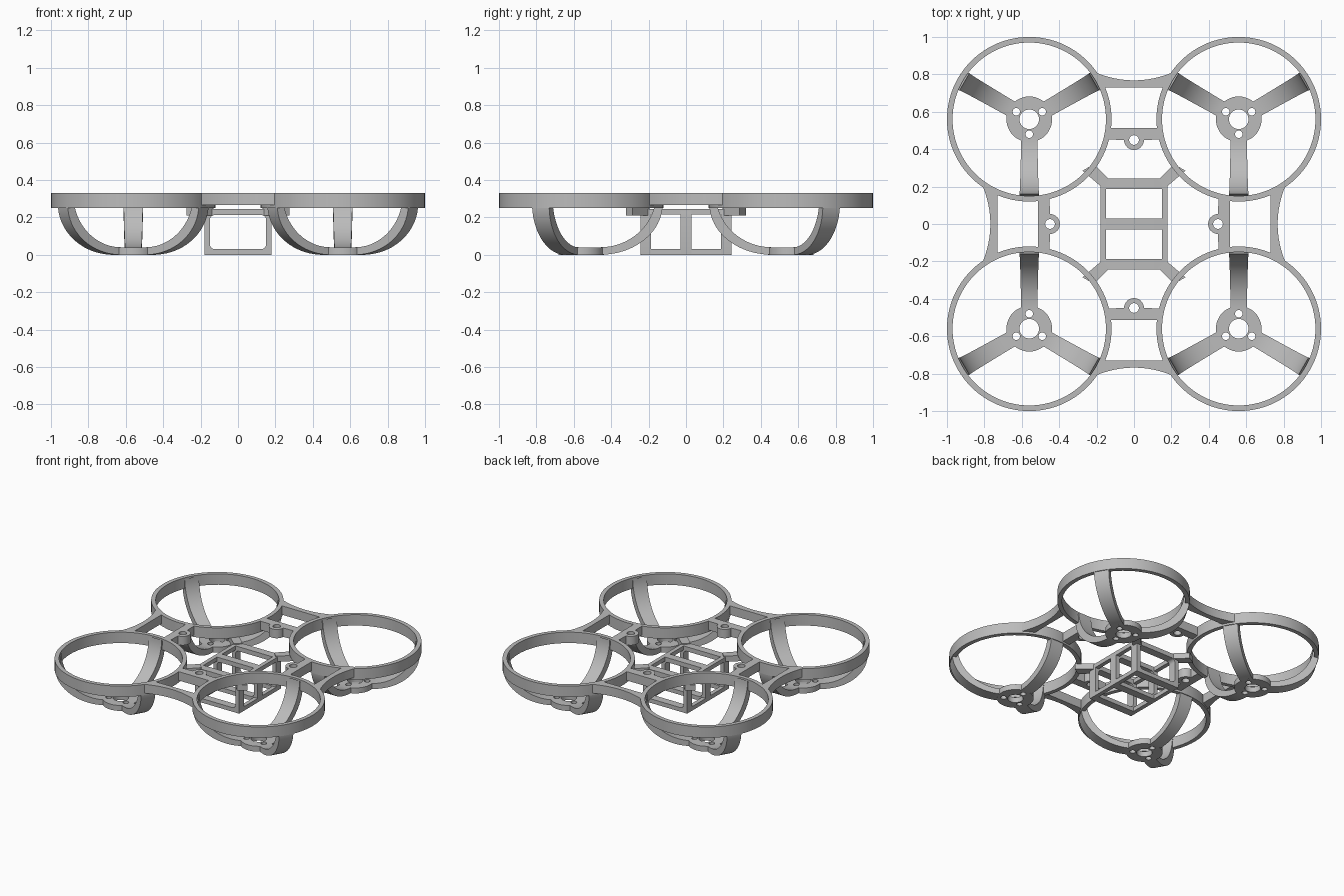
import bpy, bmesh
from math import sin, cos, pi, radians
from mathutils import Matrix, Vector

cube = bpy.data.objects.get("Cube")
if cube:
    bpy.data.objects.remove(cube, do_unlink=True)

grey = bpy.data.materials.new("grey_plastic")
grey.use_nodes = True
grey.diffuse_color = (0.5, 0.5, 0.5, 1)
grey.node_tree.nodes["Principled BSDF"].inputs["Base Color"].default_value = (0.5, 0.5, 0.5, 1)

DUCT = 0.56      # duct centre offset on both axes
TOP = 0.33       # top of the frame


def add_object(name, bm, matrix=Matrix()):
    bmesh.ops.remove_doubles(bm, verts=bm.verts, dist=0.0001)
    bm.transform(matrix)
    bmesh.ops.recalc_face_normals(bm, faces=bm.faces)
    mesh = bpy.data.meshes.new(name)
    bm.to_mesh(mesh)
    bm.free()
    mesh.materials.clear()
    mesh.materials.append(grey)
    mesh.shade_smooth()
    mesh.set_sharp_from_angle(angle=radians(30))
    obj = bpy.data.objects.new(name, mesh)
    bpy.context.scene.collection.objects.link(obj)
    return obj


def circle(r, x=0, y=0, n=32, start=0, sweep=2 * pi):
    """Points on a circle, or on an open arc including both ends."""
    steps = n if sweep == 2 * pi else n - 1
    return [(x + r * cos(start + sweep * i / steps), y + r * sin(start + sweep * i / steps))
            for i in range(n)]


def plate(name, loops, z0, z1, matrix=Matrix()):
    """Flat plate from an outline and its hole loops."""
    curve = bpy.data.curves.new(name, "CURVE")
    curve.dimensions = "2D"
    curve.fill_mode = "BOTH"
    curve.extrude = (z1 - z0) / 2
    for loop in loops:
        spline = curve.splines.new("POLY")
        spline.points.add(len(loop) - 1)
        for point, (x, y) in zip(spline.points, loop):
            point.co = (x, y, 0, 1)
        spline.use_cyclic_u = True
    temp = bpy.data.objects.new(name, curve)
    bpy.context.scene.collection.objects.link(temp)
    graph = bpy.context.evaluated_depsgraph_get()
    mesh = bpy.data.meshes.new_from_object(temp.evaluated_get(graph))
    bm = bmesh.new()
    bm.from_mesh(mesh)
    bpy.data.objects.remove(temp)
    bpy.data.curves.remove(curve)
    bpy.data.meshes.remove(mesh)
    return add_object(name, bm, matrix @ Matrix.Translation((0, 0, (z0 + z1) / 2)))


def box(name, low, high):
    low, high = Vector(low), Vector(high)
    bm = bmesh.new()
    bmesh.ops.create_cube(bm, size=1)
    size = Matrix.Diagonal((high - low).to_4d())
    size[3][3] = 1
    return add_object(name, bm, Matrix.Translation((low + high) / 2) @ size)


def spoke(name, matrix):
    """Curved motor arm that widens and rises from the hub to the duct."""
    bm = bmesh.new()
    sections = []
    steps = 20
    for i in range(steps + 1):
        t = i / steps
        a = t * pi / 2
        w = 0.043 + 0.01 * t
        outer = (0.1 + 0.335 * sin(a), 0.27 - 0.27 * cos(a))
        inner = (0.1 + 0.3 * sin(a), 0.325 - 0.285 * cos(a))
        sections.append([bm.verts.new((r, s * w, z))
                         for (r, z), s in ((outer, -1), (outer, 1), (inner, 1), (inner, -1))])
    for a, b in zip(sections, sections[1:]):
        for i in range(4):
            j = (i + 1) % 4
            bm.faces.new((a[i], a[j], b[j], b[i]))
    bm.faces.new(sections[0])
    bm.faces.new(sections[-1])
    return add_object(name, bm, matrix)


# Four ducts, each with a drilled motor hub and three spokes
for sx, side in ((-1, "right"), (1, "left")):
    for sy, end in ((-1, "front"), (1, "back")):
        tag = f"{end}_{side}"
        place = Matrix.Translation((sx * DUCT, sy * DUCT, 0))
        angles = [sy * radians(d) for d in (30, 150, 270)]
        plate(f"duct_{tag}", [circle(0.44, n=96), circle(0.41, n=96)], 0.25, TOP, place)
        screws = [circle(0.02, 0.08 * cos(a), 0.08 * sin(a), 16) for a in angles]
        plate(f"motor_hub_{tag}", [circle(0.122, n=48), circle(0.052)] + screws, 0, 0.04, place)
        for i, a in enumerate(angles):
            spoke(f"spoke_{tag}_{i + 1}", place @ Matrix.Rotation(a, 4, "Z"))

        # Diagonal arm from the tray corner to the duct
        arm = [(0.13, 0.235), (0.17, 0.195), (0.275, 0.285), (0.215, 0.32)]
        plate(f"tray_arm_{tag}", [[(sx * x, sy * y) for x, y in arm]], 0.21, 0.252)

# Outer bridges and screw tab bars between neighbouring ducts
bridge = [(-0.17, 0.73), (0.17, 0.73)]
bridge += [(0.21 - 0.42 * i / 16, 0.768 + 0.044 * (1 - i / 8) ** 2) for i in range(17)]
tab = [(-0.14, 0.452), (-0.14, 0.512), (0.14, 0.512), (0.14, 0.452)]
tab += circle(0.053, 0, 0.449, 20, 0, -pi)
for i, side in enumerate(("back", "right", "front", "left")):
    turn = Matrix.Rotation(i * pi / 2, 4, "Z")
    plate(f"bridge_{side}", [bridge], 0.265, TOP, turn)
    plate(f"screw_tab_{side}", [tab, circle(0.026, 0, 0.449, 24)], 0.265, TOP, turn)


def rounded_rect(x, z0, z1, r):
    loop = []
    for i, (cx, cz) in enumerate(((x - r, z1 - r), (r - x, z1 - r), (r - x, z0 + r), (x - r, z0 + r))):
        loop += circle(r, cx, cz, 7, i * pi / 2, pi / 2)
    return loop


# Battery tray: three upright frames joined by four long rails
upright = Matrix.Rotation(pi / 2, 4, "X")
loops = [rounded_rect(0.18, 0, 0.245, 0.008), rounded_rect(0.15, 0.03, 0.212, 0.025)]
for name, y in (("front", -0.215), ("middle", 0), ("back", 0.215)):
    plate(f"tray_frame_{name}", loops, -y - 0.029, -y + 0.029, upright)
for sx, side in ((-1, "right"), (1, "left")):
    for level, z0, z1 in (("lower", 0, 0.03), ("upper", 0.215, 0.245)):
        xs = sorted((sx * 0.15, sx * 0.18))
        box(f"tray_rail_{level}_{side}", (xs[0], -0.24, z0), (xs[1], 0.24, z1))
